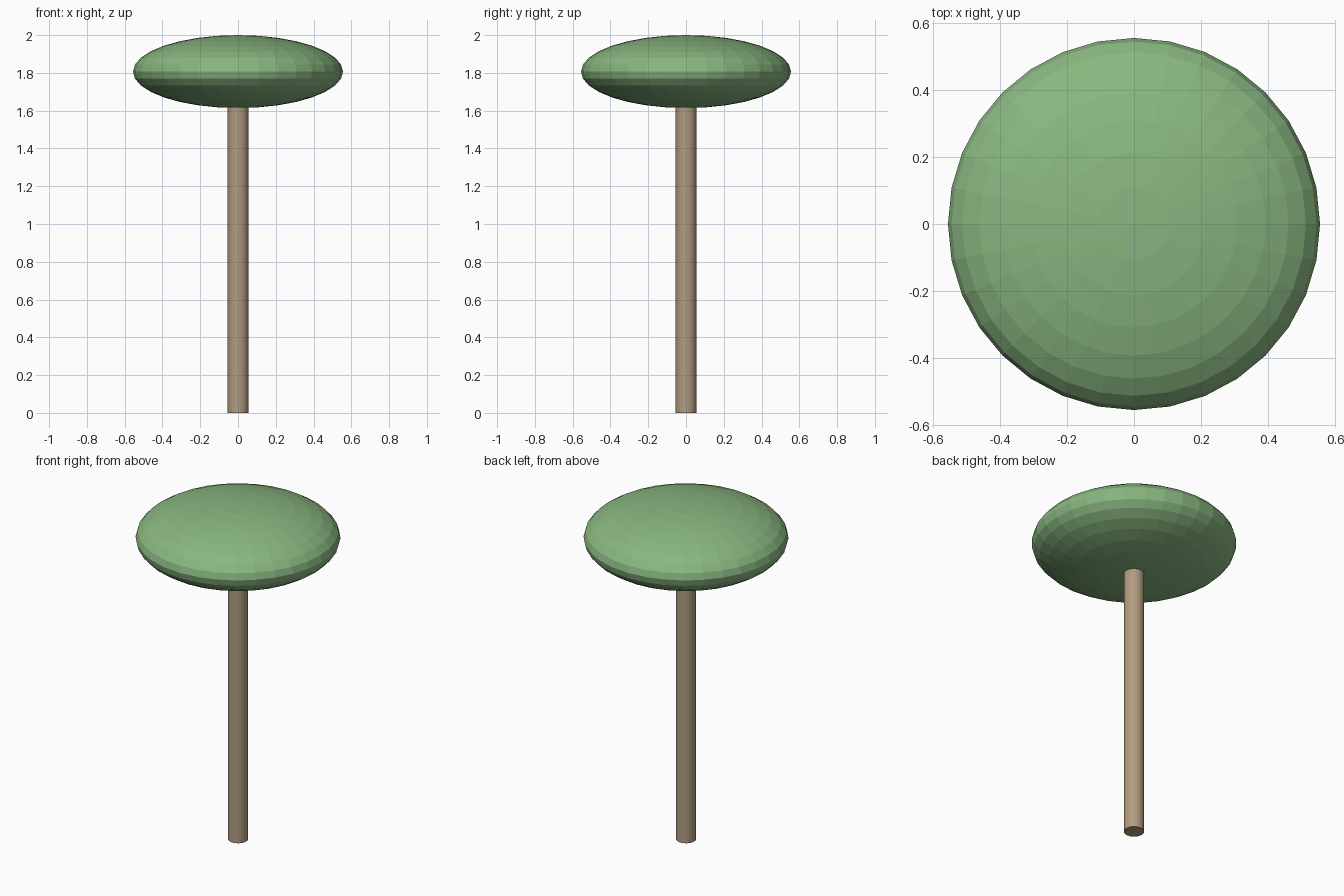
import bpy

cube = bpy.data.objects.get("Cube")
if cube:
    bpy.data.objects.remove(cube, do_unlink=True)


def material(name, color):
    mat = bpy.data.materials.new(name)
    mat.use_nodes = True
    mat.diffuse_color = color
    mat.node_tree.nodes["Principled BSDF"].inputs["Base Color"].default_value = color
    return mat


def finish(name, mat):
    obj = bpy.context.object
    obj.name = obj.data.name = name
    obj.data.materials.append(mat)
    return obj


leaf_green = material("leaf green", (0.25, 0.47, 0.216, 1))
bark_brown = material("bark brown", (0.445, 0.335, 0.216, 1))

HEIGHT = 2.0
CROWN_RADIUS = 0.556
CROWN_HALF_HEIGHT = 0.193
TRUNK_RADIUS = 0.055
crown_z = HEIGHT - CROWN_HALF_HEIGHT

# Trunk: a straight round post reaching into the crown
bpy.ops.mesh.primitive_cylinder_add(vertices=32, radius=TRUNK_RADIUS, depth=crown_z,
                                    location=(0, 0, crown_z / 2))
finish("trunk", bark_brown)

# Crown: a flattened, faceted ball
bpy.ops.mesh.primitive_uv_sphere_add(segments=32, ring_count=16, radius=1,
                                     location=(0, 0, crown_z))
crown = finish("crown", leaf_green)
crown.scale = (CROWN_RADIUS, CROWN_RADIUS, CROWN_HALF_HEIGHT)
